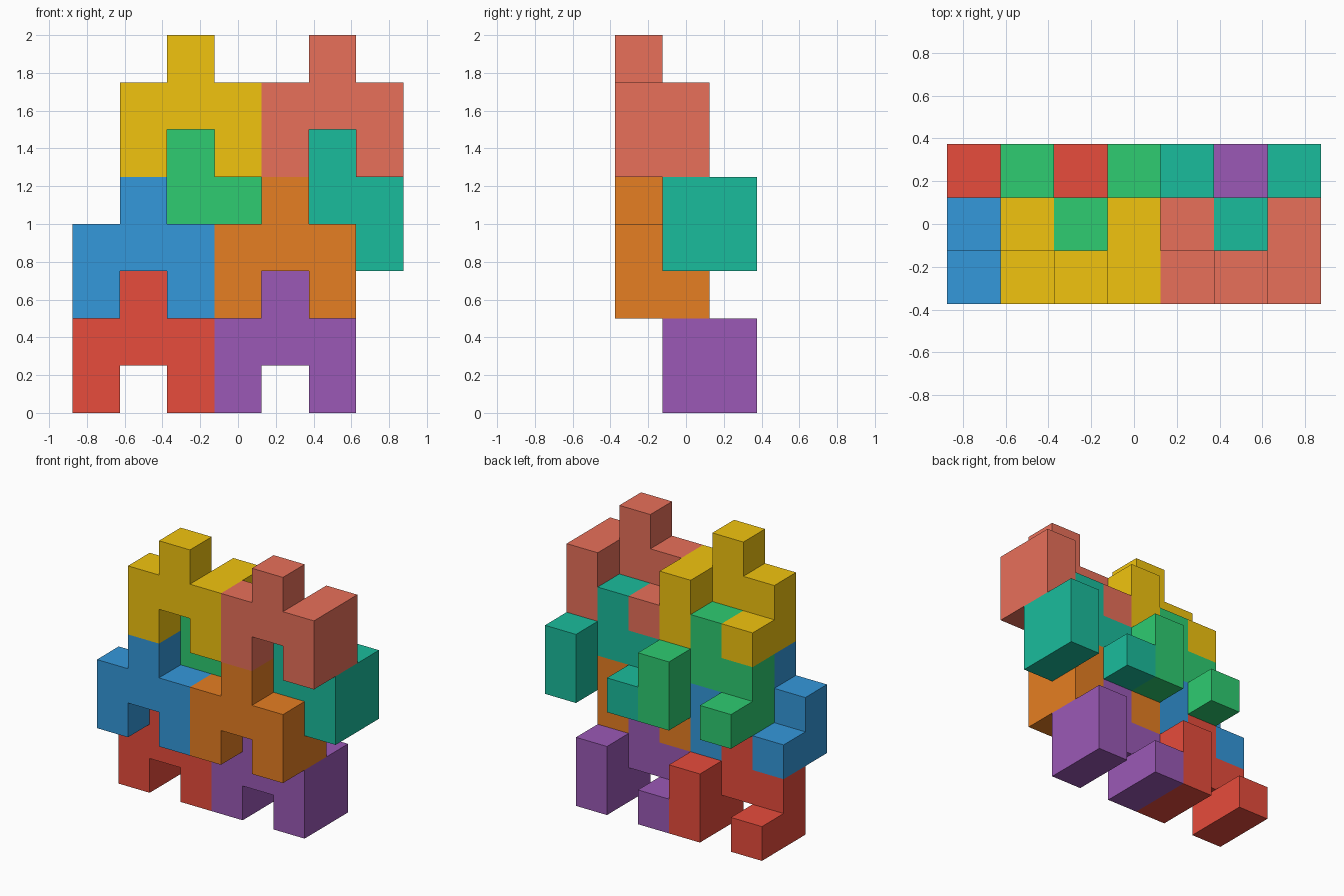
import bpy, bmesh
from mathutils import Vector
from itertools import product

if "Cube" in bpy.data.objects:
    bpy.data.objects.remove(bpy.data.objects["Cube"])

U = 0.25                                  # cell size
ORIGIN = Vector((-0.875, -0.375, 0.0))    # lower front left corner

# One interlocking piece: arch with a knob in front, two unequal legs behind
PIECE = {(0, 0, 0), (2, 0, 0), (0, 0, 1), (1, 0, 1), (2, 0, 1), (1, 0, 2),
         (0, 1, 0), (2, 1, 0), (2, 1, 1)}


def material(name, hex_code):
    def lin(c):
        return c / 12.92 if c <= 0.04045 else ((c + 0.055) / 1.055) ** 2.4
    rgb = [lin(int(hex_code[i:i + 2], 16) / 255) for i in (0, 2, 4)]
    mat = bpy.data.materials.new(name)
    mat.diffuse_color = (*rgb, 1.0)
    mat.use_nodes = True
    mat.node_tree.nodes["Principled BSDF"].inputs["Base Color"].default_value = mat.diffuse_color
    return mat


def cell_solid(name, cells, offset, mat):
    """Skin the cells with outer faces only, then merge flat regions."""
    bm = bmesh.new()
    for cell in cells:
        for axis, side in product(range(3), (0, 1)):
            nb = list(cell)
            nb[axis] += 2 * side - 1
            if tuple(nb) in cells:
                continue
            a, b = (axis + 1) % 3, (axis + 2) % 3
            corners = []
            for da, db in ((0, 0), (1, 0), (1, 1), (0, 1)):
                p = Vector(cell)
                p[axis] += side
                p[a] += da
                p[b] += db
                corners.append(bm.verts.new(ORIGIN + (p + Vector(offset)) * U))
            bm.faces.new(corners if side else corners[::-1])
    bmesh.ops.remove_doubles(bm, verts=bm.verts, dist=1e-4)
    bmesh.ops.dissolve_limit(bm, angle_limit=0.01, verts=bm.verts, edges=bm.edges)
    bmesh.ops.recalc_face_normals(bm, faces=bm.faces)
    mesh = bpy.data.meshes.new(name)
    bm.to_mesh(mesh)
    bm.free()
    mesh.materials.append(mat)
    obj = bpy.data.objects.new(name, mesh)
    bpy.context.collection.objects.link(obj)


# Eight copies: colour, position in cells
for colour, code, offset in (
        ("red", "E74C3C", (0, 1, 0)), ("purple", "9B59B6", (3, 1, 0)),
        ("blue", "3498DB", (0, 0, 2)), ("orange", "E67E22", (3, 0, 2)),
        ("green", "2ECC71", (1, 1, 3)), ("teal", "1ABC9C", (4, 1, 3)),
        ("yellow", "F1C40F", (1, 0, 5)), ("salmon", "E8705A", (4, 0, 5))):
    cell_solid(f"{colour}_puzzle_piece", PIECE, offset, material(colour, code))
